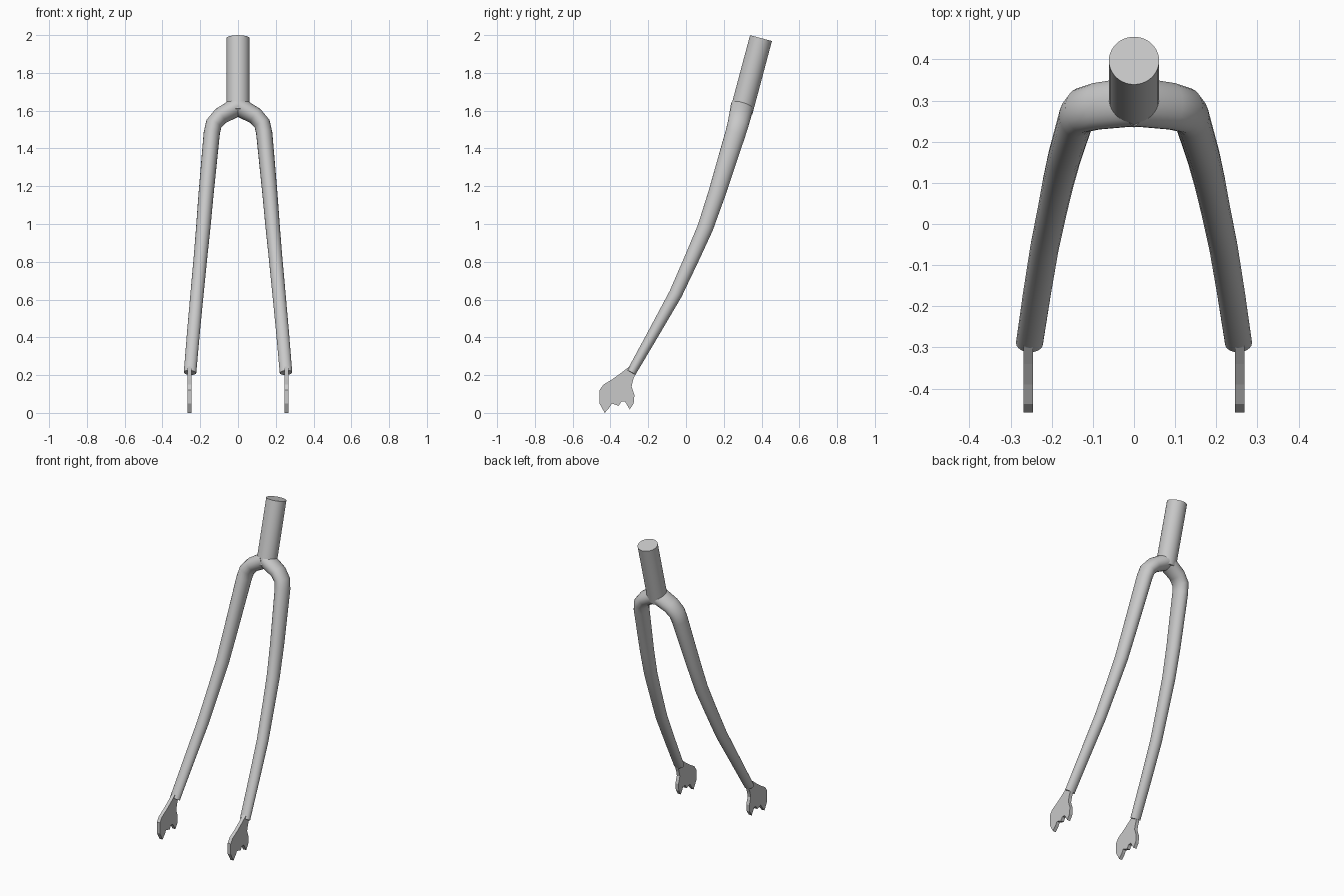
import bpy, bmesh, math
from mathutils import Vector

if "Cube" in bpy.data.objects:
    bpy.data.objects.remove(bpy.data.objects["Cube"], do_unlink=True)

metal = bpy.data.materials.new("grey_metal")
grey = (0.58, 0.58, 0.58, 1)
metal.use_nodes = True
metal.diffuse_color = grey
metal.node_tree.nodes["Principled BSDF"].inputs["Base Color"].default_value = grey


def finish(bm, name, smooth=True):
    bmesh.ops.recalc_face_normals(bm, faces=bm.faces)
    mesh = bpy.data.meshes.new(name)
    bm.to_mesh(mesh)
    bm.free()
    mesh.materials.append(metal)
    obj = bpy.data.objects.new(name, mesh)
    bpy.context.collection.objects.link(obj)
    if smooth:
        bpy.ops.object.select_all(action='DESELECT')
        obj.select_set(True)
        bpy.context.view_layer.objects.active = obj
        bpy.ops.object.shade_smooth_by_angle(angle=math.radians(40))
    return obj


def sweep(bm, stations, sides):
    """Capped elliptical tube; station = (centre, half width, half depth, rake in degrees)."""
    rings = []
    pts = [Vector(s[0]) for s in stations]
    for i, (_, wide, deep, rake) in enumerate(stations):
        along = (pts[min(i + 1, len(pts) - 1)] - pts[max(i - 1, 0)]).normalized()
        a = math.radians(rake)
        u = along.cross(Vector((0, math.cos(a), -math.sin(a)))).normalized()
        v = u.cross(along)
        angles = [2 * math.pi * k / sides for k in range(sides)]
        rings.append([bm.verts.new(pts[i] + u * wide * math.cos(t) + v * deep * math.sin(t))
                      for t in angles])
    for r, s in zip(rings, rings[1:]):
        for k in range(sides):
            j = (k + 1) % sides
            bm.faces.new((r[k], r[j], s[j], s[k]))
    bm.faces.new(rings[0])
    bm.faces.new(rings[-1])


# Steerer tube, raked backwards
bm = bmesh.new()
sweep(bm, [((0, 0.293, 1.595), 0.061, 0.06, 15), ((0, 0.397, 1.984), 0.061, 0.06, 15)], 40)
finish(bm, "steerer_tube")

# Blade path: crown shoulder, then a tapering, forward-curving leg
blade = [
    ((0.002, 0.297, 1.622), 0.050, 0.061, 15),
    ((0.092, 0.286, 1.572), 0.045, 0.058, 15),
    ((0.128, 0.276, 1.530), 0.044, 0.056, 15),
    ((0.139, 0.262, 1.480), 0.043, 0.054, 15),
    ((0.169, 0.163, 1.160), 0.040, 0.046, 18),
    ((0.184, 0.102, 0.980), 0.038, 0.042, 21),
    ((0.198, 0.036, 0.830), 0.036, 0.039, 24),
    ((0.217, -0.055, 0.630), 0.035, 0.035, 28),
    ((0.236, -0.170, 0.425), 0.034, 0.030, 30),
    ((0.254, -0.290, 0.213), 0.033, 0.025, 30),
]

# Dropout outline (y, z) with an axle slot along the lower edge
outline = [
    (-0.458, 0.12), (-0.437, 0.15), (-0.39, 0.178), (-0.34, 0.214), (-0.298, 0.247),
    (-0.267, 0.21), (-0.28, 0.175), (-0.288, 0.14), (-0.273, 0.095), (-0.277, 0.05),
    (-0.298, 0.018), (-0.323, 0.06), (-0.342, 0.06), (-0.357, 0.037), (-0.393, 0.05),
    (-0.404, 0.03), (-0.43, 0.0), (-0.458, 0.05),
]

for side, label in ((1, "left"), (-1, "right")):
    bm = bmesh.new()
    sweep(bm, [((side * c[0], c[1], c[2]), w, d, r) for c, w, d, r in blade], 20)
    finish(bm, label + "_fork_blade")

    bm = bmesh.new()
    face = bm.faces.new([bm.verts.new((side * 0.257 - 0.011, y, z)) for y, z in outline])
    plate = bmesh.ops.extrude_face_region(bm, geom=[face])["geom"]
    bmesh.ops.translate(bm, vec=(0.022, 0, 0),
                        verts=[g for g in plate if isinstance(g, bmesh.types.BMVert)])
    finish(bm, label + "_dropout_plate", smooth=False)
